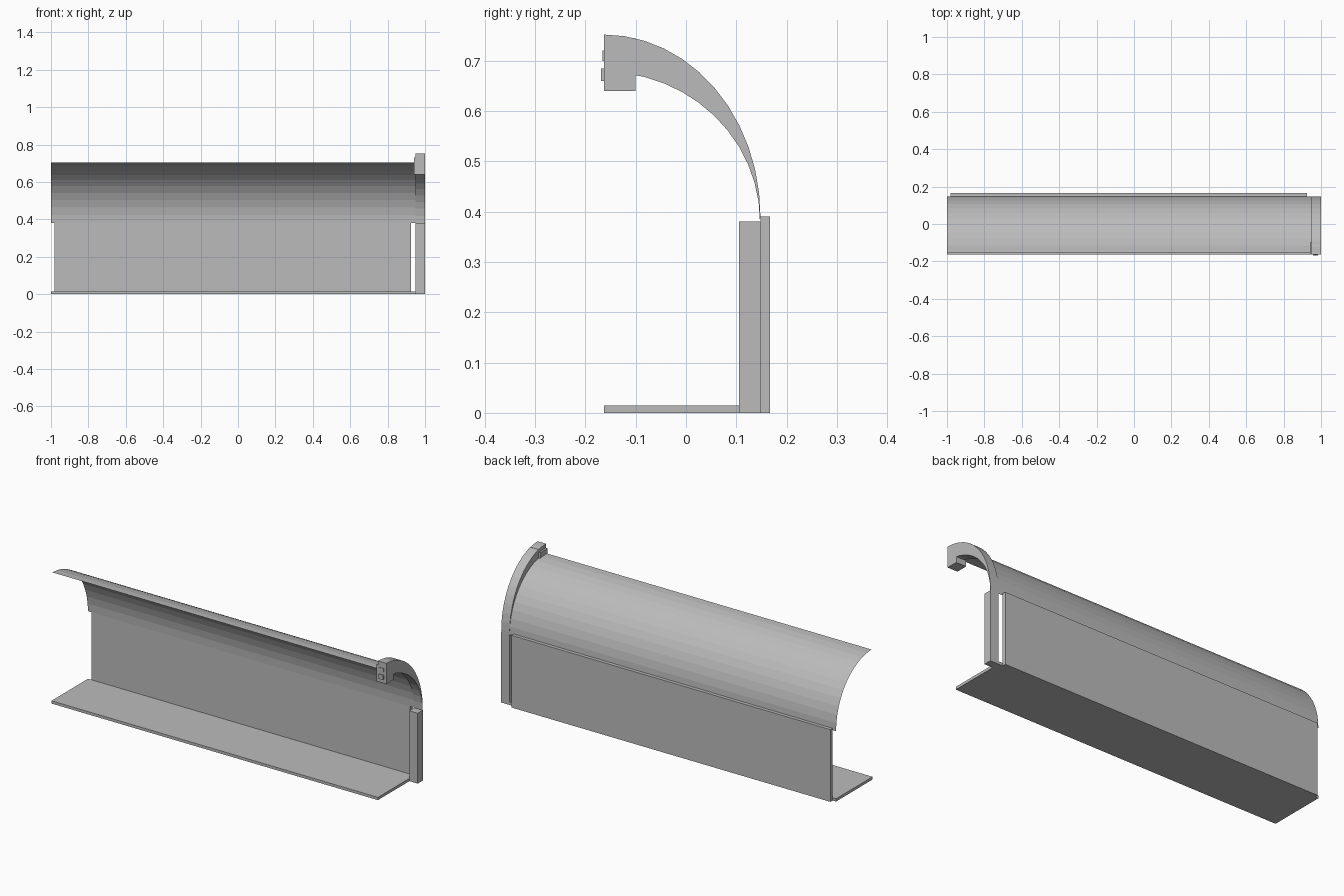
import bpy, bmesh
from math import sin, cos, pi

cube = bpy.data.objects.get("Cube")
if cube:
    bpy.data.objects.remove(cube)

grey = bpy.data.materials.new("plain_grey")
grey.use_nodes = True
COLOUR = (0.5, 0.5, 0.5, 1)
grey.diffuse_color = COLOUR
grey.node_tree.nodes["Principled BSDF"].inputs["Base Color"].default_value = COLOUR


def finish(name, bm):
    mesh = bpy.data.meshes.new(name)
    bm.to_mesh(mesh)
    bm.free()
    mesh.materials.append(grey)
    obj = bpy.data.objects.new(name, mesh)
    bpy.context.collection.objects.link(obj)
    return obj


def box(name, x, y, z):
    bm = bmesh.new()
    bmesh.ops.create_cube(bm, size=1)
    for v in bm.verts:
        v.co = [r[0] if c < 0 else r[1] for c, r in zip(v.co, (x, y, z))]
    return finish(name, bm)


def quarter(cy, cz, ry, rz, steps=12):
    """Quarter ellipse in the y-z plane, from its top down to its back."""
    angles = [pi / 2 * i / steps for i in range(steps + 1)]
    return [(cy + ry * sin(a), cz + rz * cos(a)) for a in angles]


def sweep(name, profile, x0, x1, closed):
    """Carry a y-z profile along x, capping the ends if it is closed."""
    bm = bmesh.new()
    ends = [[bm.verts.new((x, y, z)) for y, z in profile] for x in (x0, x1)]
    n = len(profile)
    for i in range(n if closed else n - 1):
        j = (i + 1) % n
        bm.faces.new((ends[0][i], ends[1][i], ends[1][j], ends[0][j]))
    if closed:
        for end in ends:
            bm.faces.new(end)
        bmesh.ops.recalc_face_normals(bm, faces=bm.faces)
    return finish(name, bm)


FRONT, BACK = -0.163, 0.148

# Floor, back panel and end post
box("base_plate", (-1, 0.95), (FRONT, BACK), (0, 0.015))
box("back_panel", (-0.98, 0.925), (BACK, 0.167), (0, 0.39))
box("end_post", (0.95, 1), (0.105, BACK), (0, 0.38))

# Thin curved hood
sweep("curved_hood", quarter(-0.155, 0.38, 0.303, 0.325), -1, 1, False)

# Tapering end bracket
outer = quarter(FRONT, 0.39, BACK - FRONT, 0.362)
inner = quarter(FRONT, 0.38, BACK - FRONT - 0.001, 0.298)
sweep("end_bracket", outer + inner[::-1], 0.95, 1, True)

# Bracket head with its side step and front buttons
box("bracket_head", (0.95, 1), (FRONT, -0.1), (0.64, 0.745))
box("head_side_step", (0.94, 0.96), (FRONT, -0.1), (0.64, 0.73))
box("lower_button", (0.957, 0.985), (-0.169, FRONT), (0.66, 0.685))
box("upper_button", (0.957, 0.985), (-0.166, FRONT), (0.7, 0.72))
